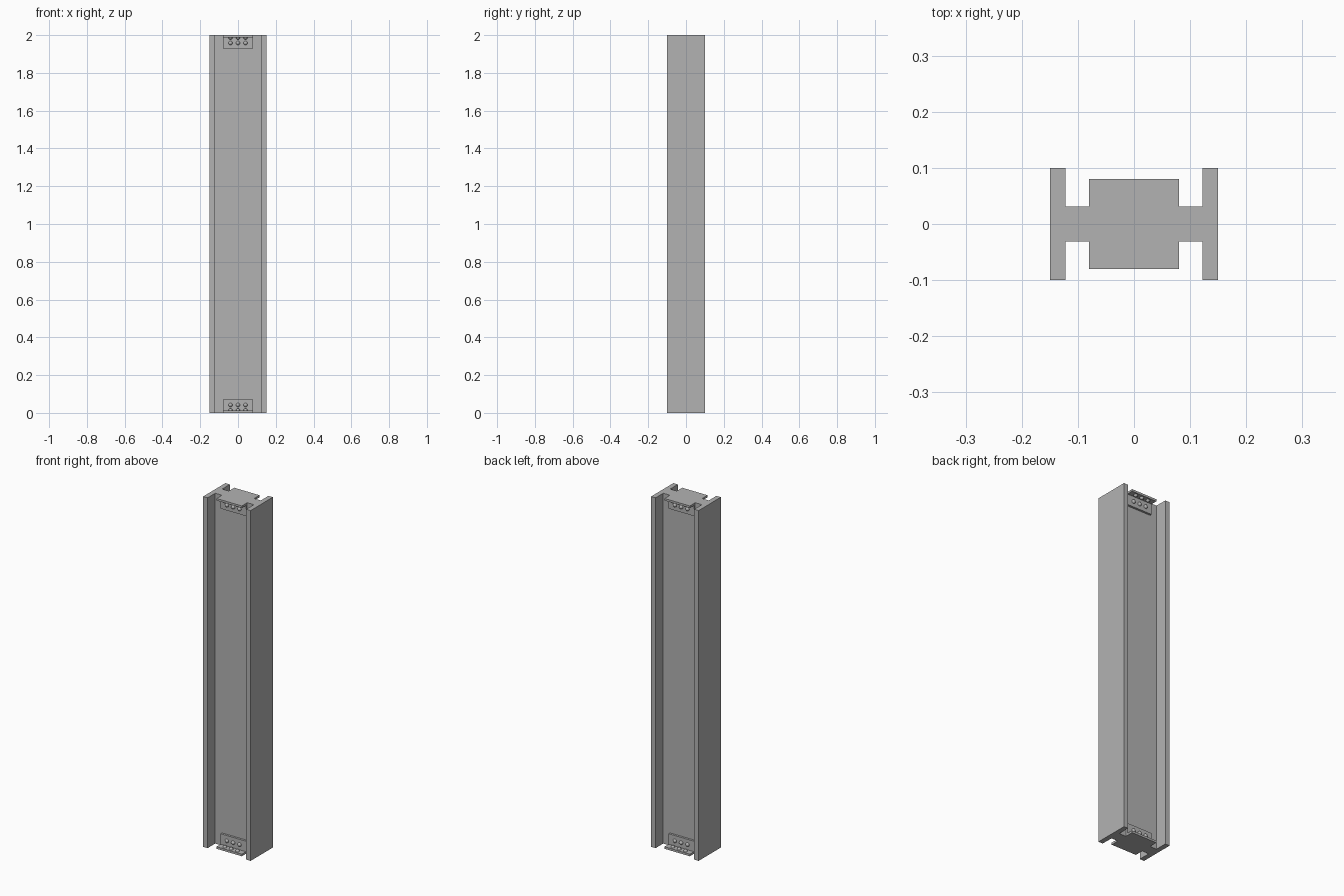
import bpy
import bmesh
from mathutils import Matrix, Vector

cube = bpy.data.objects.get("Cube")
if cube:
    bpy.data.objects.remove(cube, do_unlink=True)

steel = bpy.data.materials.new("steel_grey")
steel.use_nodes = True
GREY = (0.45, 0.45, 0.45, 1)
steel.diffuse_color = GREY
steel.node_tree.nodes["Principled BSDF"].inputs["Base Color"].default_value = GREY

LENGTH = 2.0
WEB = 0.031            # half thickness of the web
FLANGE_IN, FLANGE_OUT, FLANGE_Y = 0.122, 0.15, 0.1
LEG_OUT, LEG_TOP, PLATE = 0.08, 0.072, 0.012
BRACKET_X = 0.08
RIVET_R = 0.011


def finish(name, bm):
    bmesh.ops.recalc_face_normals(bm, faces=bm.faces)
    mesh = bpy.data.meshes.new(name)
    bm.to_mesh(mesh)
    bm.free()
    mesh.materials.append(steel)
    obj = bpy.data.objects.new(name, mesh)
    bpy.context.collection.objects.link(obj)
    return obj


def extrude_profile(name, points, direction):
    bm = bmesh.new()
    face = bm.faces.new([bm.verts.new(p) for p in points])
    moved = bmesh.ops.extrude_face_region(bm, geom=[face])["geom"]
    verts = [v for v in moved if isinstance(v, bmesh.types.BMVert)]
    bmesh.ops.translate(bm, verts=verts, vec=direction)
    return finish(name, bm)


def rivet(name, centre, normal):
    # Domed head: upper half of a small sphere
    bm = bmesh.new()
    bmesh.ops.create_uvsphere(bm, u_segments=16, v_segments=8, radius=RIVET_R)
    bmesh.ops.delete(bm, geom=[v for v in bm.verts if v.co.z < -0.001], context="VERTS")
    turn = Vector((0, 0, 1)).rotation_difference(normal).to_matrix().to_4x4()
    bmesh.ops.transform(bm, matrix=Matrix.Translation(centre) @ turn, verts=bm.verts)
    for face in bm.faces:
        face.smooth = True
    finish(name, bm)


# H-section beam
quarter = [(FLANGE_IN, WEB), (FLANGE_IN, FLANGE_Y), (FLANGE_OUT, FLANGE_Y)]
right_half = quarter + [(x, -y) for x, y in reversed(quarter)]
section = right_half + [(-x, -y) for x, y in right_half]
extrude_profile("beam", [(x, y, 0) for x, y in section], (0, 0, LENGTH))

# Riveted angle brackets on both web faces at both ends
angle = [(WEB, 0), (LEG_OUT, 0), (LEG_OUT, PLATE), (WEB + PLATE, PLATE),
         (WEB + PLATE, LEG_TOP), (WEB, LEG_TOP)]
for side, side_name in ((-1, "front"), (1, "back")):
    for up, end_name in ((1, "bottom"), (-1, "top")):
        base = 0 if up == 1 else LENGTH
        label = f"{end_name}_{side_name}"
        extrude_profile(f"{label}_bracket",
                        [(-BRACKET_X, side * y, base + up * z) for y, z in angle],
                        (2 * BRACKET_X, 0, 0))
        for i, x in enumerate((-0.04, 0, 0.04)):
            rivet(f"{label}_web_rivet_{i + 1}",
                  Vector((x, side * (WEB + PLATE), base + up * 0.042)), Vector((0, side, 0)))
            rivet(f"{label}_end_rivet_{i + 1}",
                  Vector((x, side * 0.061, base + up * PLATE)), Vector((0, 0, up)))
